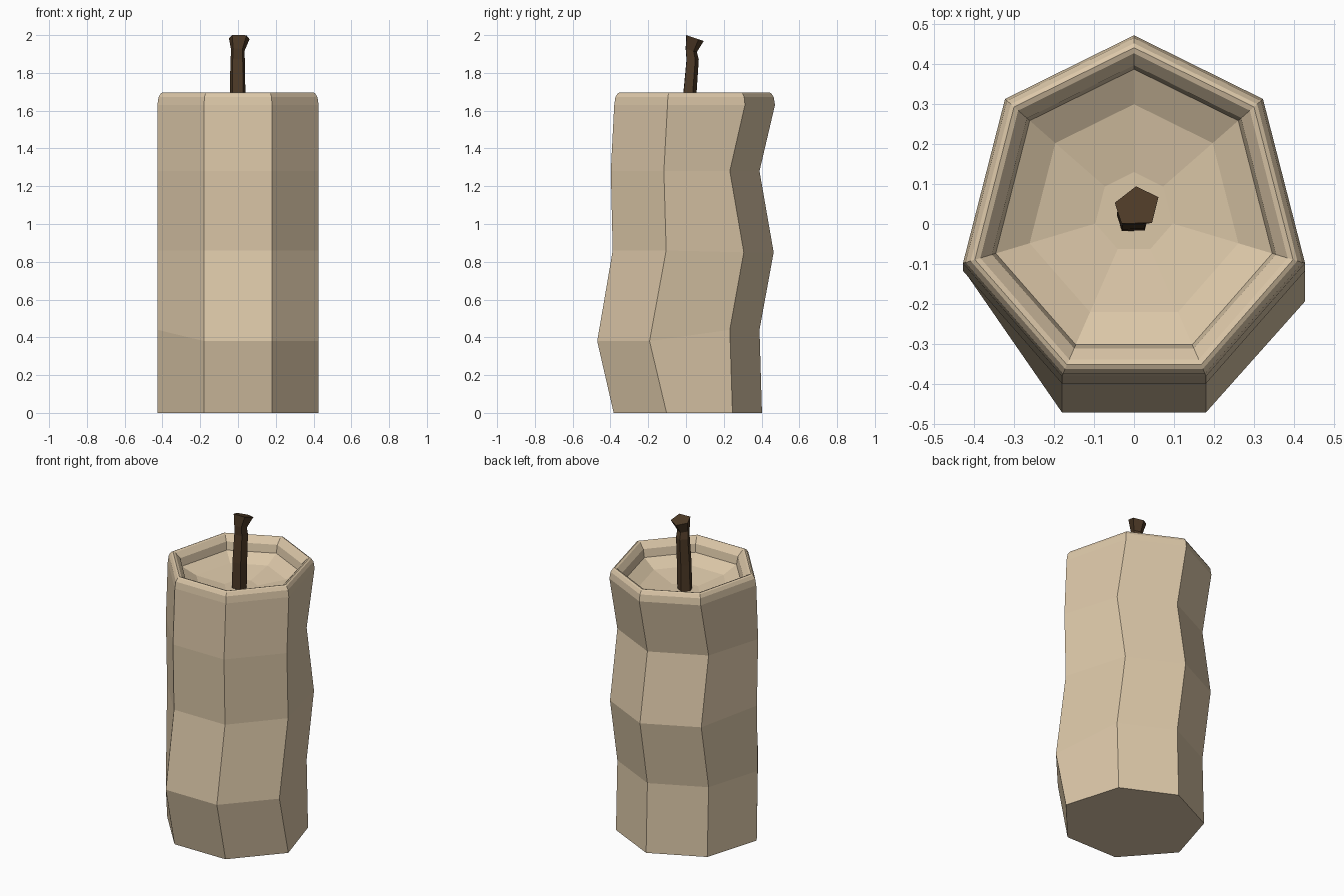
import bpy, bmesh


def make(name, rings, color):
    # Loft closed rings of points and cap both ends, flat shaded.
    bm = bmesh.new()
    loops = [[bm.verts.new(p) for p in ring] for ring in rings]
    n = len(loops[0])
    for a, b in zip(loops, loops[1:]):
        for i in range(n):
            j = (i + 1) % n
            bm.faces.new((a[i], a[j], b[j], b[i]))
    bm.faces.new(loops[0][::-1])
    bm.faces.new(loops[-1])
    bmesh.ops.recalc_face_normals(bm, faces=bm.faces)
    mesh = bpy.data.meshes.new(name)
    bm.to_mesh(mesh)
    bm.free()
    mat = bpy.data.materials.new(name + "_colour")
    mat.diffuse_color = color
    mesh.materials.append(mat)
    obj = bpy.data.objects.new(name, mesh)
    bpy.context.collection.objects.link(obj)
    return obj


# Heptagon columns, counter-clockwise from the front left corner
XS = (-0.18, 0.18, 0.427, 0.322, 0, -0.322, -0.427)


def ring(front, side_r, side_l, back, apex, zf, zr, zl, zb):
    ys = (front, front, side_r, back, apex, back, side_l)
    zs = (zf, zf, zr, zb, zb, zb, zl)
    return list(zip(XS, ys, zs))


# Wavy wax body
body = [
    ring(-0.383, -0.103, -0.103, 0.246, 0.402, 0, 0, 0, 0),
    ring(-0.47, -0.193, -0.113, 0.232, 0.389, 0.38, 0.38, 0.44, 0.44),
    ring(-0.388, -0.105, -0.105, 0.306, 0.464, 0.86, 0.86, 0.86, 0.85),
    ring(-0.398, -0.117, -0.117, 0.232, 0.389, 1.28, 1.28, 1.28, 1.28),
    ring(-0.38, -0.098, -0.098, 0.312, 0.471, 1.63, 1.63, 1.63, 1.63),
]
# Rounded rim and hollow top: (scale, height)
top = body[-1]
for s, z in [(0.985, 1.672), (0.955, 1.692), (0.93, 1.697), (0.898, 1.692),
             (0.83, 1.66), (0.808, 1.61), (0.61, 1.565), (0.226, 1.535)]:
    body.append([(x * s, 0.03 + (y - 0.03) * s, z) for x, y, _ in top])
make("candle_body", body, (0.71, 0.57, 0.39, 1))

# Bent wick with a flared, tilted tip
PENTA = [(0, 0.051), (-0.053, 0.01), (-0.036, -0.042), (0.04, -0.04), (0.056, 0.024)]
wick = []
for s, cx, cy, z, tilt in [(0.75, -0.003, 0.013, 1.5, 0), (0.75, -0.003, 0.018, 1.7, 0),
                           (0.7, -0.003, 0.032, 1.87, 0), (0.64, -0.002, 0.025, 1.92, -0.3),
                           (1.0, 0.005, 0.043, 1.986, -0.33)]:
    wick.append([(cx + x * s, cy + y * s, z + tilt * y * s) for x, y in PENTA])
make("wick", wick, (0.075, 0.042, 0.02, 1))
